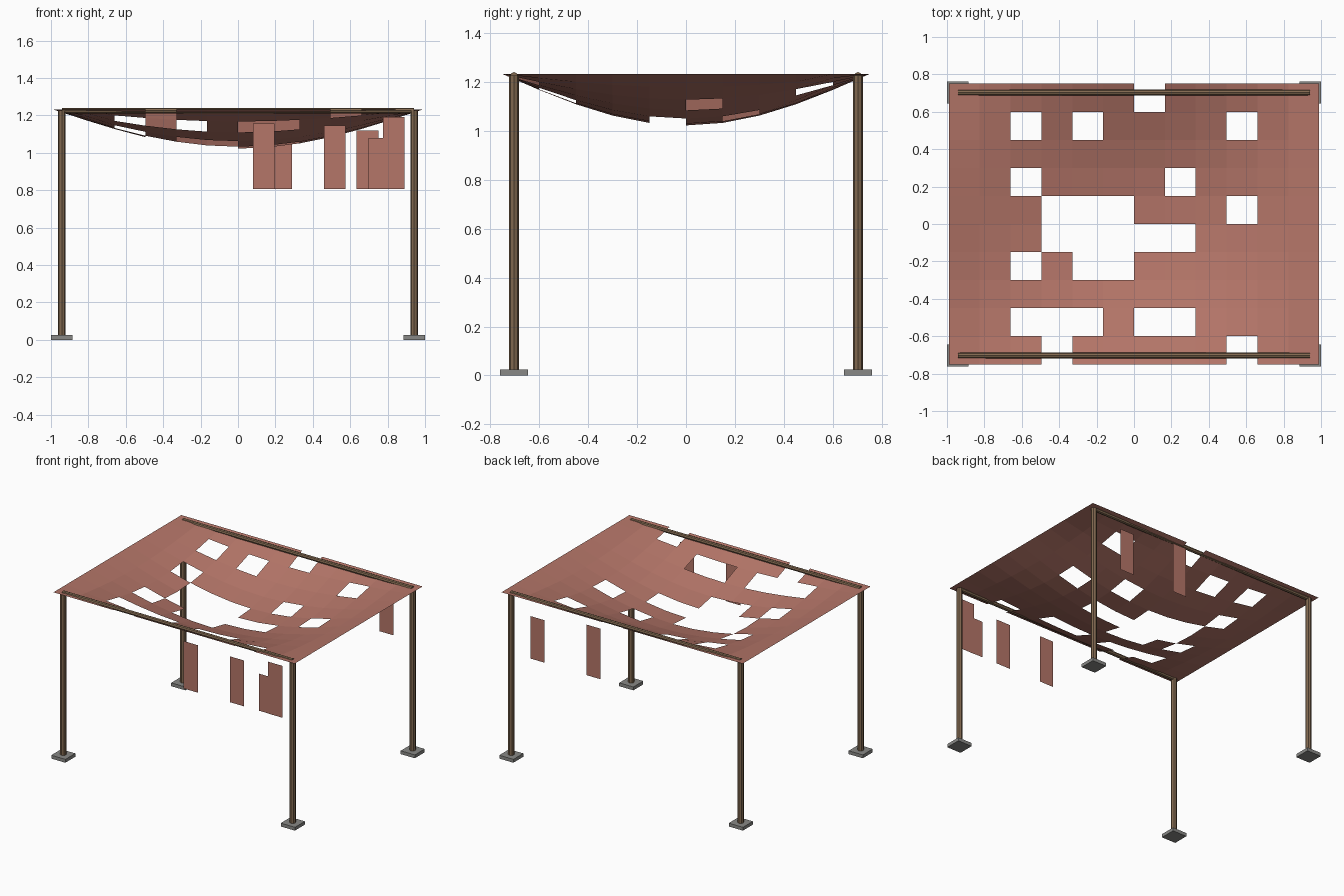
import bpy, bmesh
from math import cos, pi

cube = bpy.data.objects.get("Cube")
if cube:
    bpy.data.objects.remove(cube)


def material(name, rgb):
    m = bpy.data.materials.new(name)
    m.use_nodes = True
    m.diffuse_color = (*rgb, 1)
    m.node_tree.nodes["Principled BSDF"].inputs["Base Color"].default_value = (*rgb, 1)
    return m


cloth = material("faded red cloth", (0.46, 0.18, 0.14))
wood = material("weathered wood", (0.22, 0.14, 0.08))
stone = material("grey stone", (0.25, 0.25, 0.24))


def finish(name, bm, mat):
    mesh = bpy.data.meshes.new(name)
    bm.to_mesh(mesh)
    bm.free()
    mesh.materials.append(mat)
    obj = bpy.data.objects.new(name, mesh)
    bpy.context.collection.objects.link(obj)
    return obj


def cylinder(name, radius, length, location, rotation=(0, 0, 0)):
    bm = bmesh.new()
    bmesh.ops.create_cone(bm, cap_ends=True, segments=8, radius1=radius,
                          radius2=radius, depth=length)
    obj = finish(name, bm, wood)
    obj.location, obj.rotation_euler = location, rotation


# Posts on square footings
POST_X, POST_Y = 0.942, 0.703
for sx, side in ((-1, "right"), (1, "left")):
    for sy, end in ((-1, "front"), (1, "back")):
        cylinder(f"{end}_{side}_post", 0.021, 1.205, (sx * POST_X, sy * POST_Y, 0.6225))
        bm = bmesh.new()
        bmesh.ops.create_cube(bm, size=1)
        bmesh.ops.scale(bm, vec=(0.116, 0.116, 0.025), verts=bm.verts)
        foot = finish(f"{end}_{side}_footing", bm, stone)
        foot.location = (sx * POST_X, sy * POST_Y, 0.0125)

# Beams across the front and back posts
for sy, end in ((-1, "front"), (1, "back")):
    cylinder(f"{end}_beam", 0.015, 2 * POST_X, (0, sy * POST_Y, 1.225), (0, pi / 2, 0))

# Sagging canopy, with missing patches listed by row from the front
COLS, ROWS, HALF_X, HALF_Y = 12, 10, 0.99, 0.75
HOLES = {0: (3, 9), 1: (2, 3, 4, 6, 7), 3: (2, 4, 5), 4: (3, 4, 5, 6, 7),
         5: (3, 4, 5, 9), 6: (2, 7), 8: (2, 4, 9), 9: (6,)}
bm = bmesh.new()
grid = []
for j in range(ROWS + 1):
    v = 2 * j / ROWS - 1
    row = []
    for i in range(COLS + 1):
        u = 2 * i / COLS - 1
        sag = 0.21 * cos(u * pi / 2) * cos(v * pi / 2)
        row.append(bm.verts.new((u * HALF_X, v * HALF_Y, 1.232 - sag)))
    grid.append(row)
for j in range(ROWS):
    for i in range(COLS):
        if i not in HOLES.get(j, ()):
            bm.faces.new((grid[j][i], grid[j][i + 1], grid[j + 1][i + 1], grid[j + 1][i]))
bmesh.ops.delete(bm, geom=[v for v in bm.verts if not v.link_faces], context='VERTS')
finish("canopy", bm, cloth)

# Torn strips hanging at the front and back: centre x, y, top z
STRIPS = ((0.138, -0.751, 1.157), (0.518, -0.751, 1.145), (0.757, -0.75, 1.08),
          (0.832, -0.752, 1.19), (0.232, 0.751, 1.18), (0.692, 0.751, 1.12))
for n, (x, y, top) in enumerate(STRIPS, 1):
    bm = bmesh.new()
    corners = [(x - 0.058, y, 0.805), (x + 0.058, y, 0.805),
               (x + 0.058, y, top), (x - 0.058, y, top)]
    bm.faces.new([bm.verts.new(c) for c in corners])
    finish(f"hanging_strip_{n}", bm, cloth)
